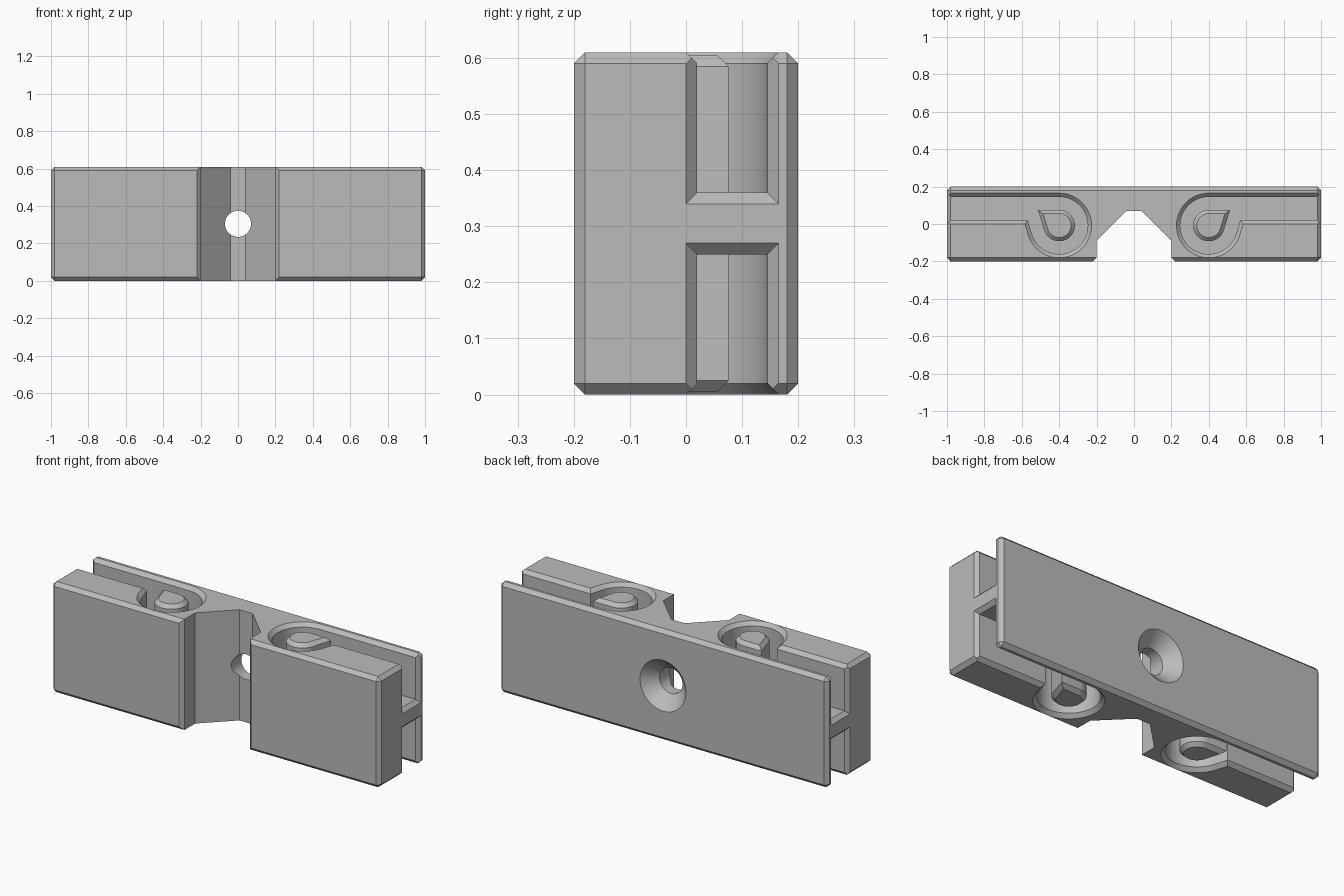
import bpy, bmesh, math

if "Cube" in bpy.data.objects:
    bpy.data.objects.remove(bpy.data.objects["Cube"], do_unlink=True)

HEIGHT = 0.61
MID = HEIGHT / 2
CHAMFER = 0.02
POST = (0.4, -0.008)      # centre of each round pocket and pin
TANGENT = math.radians(-17)

grey = bpy.data.materials.new("plain grey")
grey.use_nodes = True
GREY = (0.5, 0.5, 0.5, 1)
grey.diffuse_color = GREY
grey.node_tree.nodes["Principled BSDF"].inputs["Base Color"].default_value = GREY


def add_object(name, bm):
    bmesh.ops.recalc_face_normals(bm, faces=bm.faces)
    mesh = bpy.data.meshes.new(name)
    bm.to_mesh(mesh)
    bm.free()
    mesh.materials.append(grey)
    obj = bpy.data.objects.new(name, mesh)
    bpy.context.collection.objects.link(obj)
    return obj


def loft(name, rings):
    """Closed solid through matching rings of points."""
    bm = bmesh.new()
    loops = [[bm.verts.new(p) for p in ring] for ring in rings]
    n = len(loops[0])
    for a, b in zip(loops, loops[1:]):
        for i in range(n):
            j = (i + 1) % n
            bm.faces.new((a[i], a[j], b[j], b[i]))
    bm.faces.new(loops[0])
    bm.faces.new(loops[-1])
    return add_object(name, bm)


def arc(radius, steps=40):
    """Round part of the teardrop, from its top round to the slanted side."""
    start, end = math.pi / 2, 2 * math.pi + TANGENT
    angles = [start + (end - start) * i / steps for i in range(steps + 1)]
    return [(POST[0] + radius * math.cos(a), POST[1] + radius * math.sin(a)) for a in angles]


def teardrop(radius):
    return arc(radius) + [(POST[0] + radius * 1.353, POST[1] + radius)]


def pocket(grow):
    """Round pocket running into a straight channel out of the end."""
    radius, low = 0.153 + grow, 0.02 - grow
    pts = arc(radius)
    x, y = pts[-1]
    corner = x + (low - y) * math.tan(-TANGENT)
    return pts + [(corner, low), (1.1, low), (1.1, POST[1] + radius)]


def place(points, z, sx, sz):
    return [(sx * x, y, MID + sz * (z - MID)) for x, y in points]


def cut(target, cutter):
    cutter.hide_render = True
    mod = target.modifiers.new("cut", 'BOOLEAN')
    mod.operation = 'DIFFERENCE'
    mod.solver = 'EXACT'
    mod.object = cutter
    bpy.context.view_layer.objects.active = target
    bpy.ops.object.modifier_apply(modifier=mod.name)
    bpy.data.objects.remove(cutter, do_unlink=True)


def smooth(obj):
    bpy.ops.object.select_all(action='DESELECT')
    obj.select_set(True)
    bpy.context.view_layer.objects.active = obj
    bpy.ops.object.shade_smooth_by_angle(angle=math.radians(25))


# Chamfered block
bm = bmesh.new()
bmesh.ops.create_cube(bm, size=1)
for v in bm.verts:
    v.co = (v.co.x * 2, v.co.y * 0.4, v.co.z * HEIGHT + MID)
bmesh.ops.bevel(bm, geom=bm.edges[:], offset=CHAMFER, segments=1, affect='EDGES')
body = add_object("connector_body", bm)

# Front notch with a flared mouth
half = [(0.24, -0.22), (0.2, -0.18), (0.2, -0.088), (0.04, 0.07)]
notch = half + [(-x, y) for x, y in reversed(half)]
cut(body, loft("notch_cutter", [[(x, y, z) for x, y in notch] for z in (-0.1, 0.8)]))

# Screw hole, countersunk from the back
profile = [(-0.1, 0.07), (0.13, 0.07), (0.22, 0.16)]
turns = [2 * math.pi * i / 48 for i in range(48)]
cut(body, loft("screw_hole_cutter", [
    [(r * math.cos(a), y, MID + r * math.sin(a)) for a in turns] for y, r in profile]))

# Four channels with flared mouths, each with a teardrop pin
for side, sx in (("left", 1), ("right", -1)):
    for level, sz in (("upper", 1), ("lower", -1)):
        cut(body, loft("pocket_cutter", [
            place(pocket(grow), z, sx, sz)
            for z, grow in ((0.36, 0), (HEIGHT - CHAMFER, 0), (HEIGHT + 0.02, 0.04))]))

        # Flare at the open end of the channel
        rings = []
        for x, grow in ((0.96, -0.02), (1.02, 0.04)):
            lo, hi, floor = 0.02 - grow, 0.145 + grow, 0.36 - grow
            section = [(lo, floor), (hi, floor), (hi, 0.7), (lo, 0.7)]
            rings.append([(sx * x, y, MID + sz * (z - MID)) for y, z in section])
        cut(body, loft("end_flare_cutter", rings))

        pin = loft(f"{side}_{level}_pin", [
            place(teardrop(r), z, sx, sz)
            for z, r in ((0.35, 0.084), (0.585, 0.084), (0.605, 0.064))])
        smooth(pin)

smooth(body)
